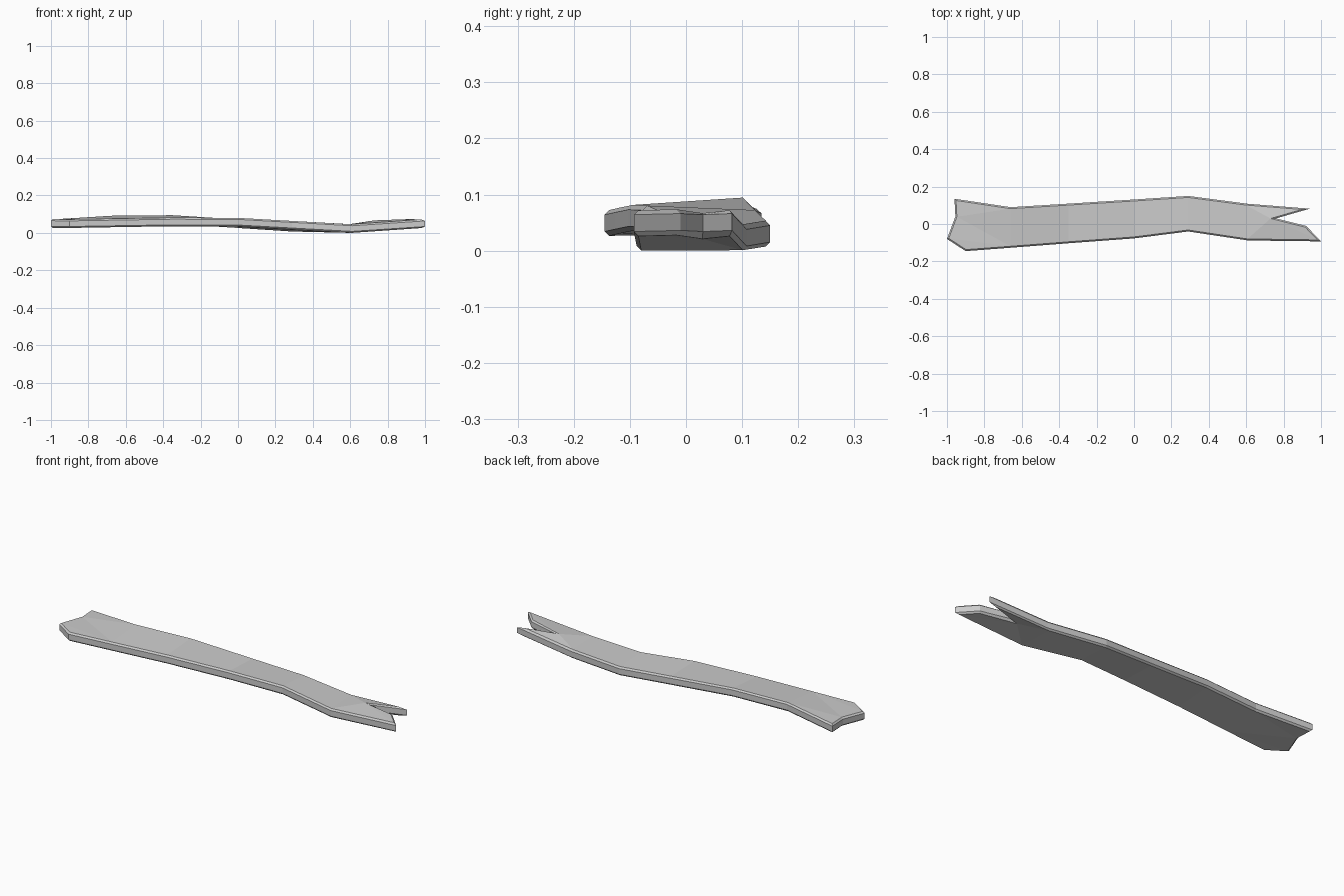
import bpy, bmesh

if "Cube" in bpy.data.objects:
    bpy.data.objects.remove(bpy.data.objects["Cube"])

THICK = 0.046

# Top surface rims along the board: (x, y, z)
front = [(-0.90, -0.145, .073), (-0.66, -0.127, .077), (-0.35, -0.103, .082),
         (0.0, -0.077, .081), (0.29, -0.04, .065), (0.61, -0.088, .047), (1.0, -0.093, .073)]
back = [(-0.96, 0.135, .075), (-0.66, 0.09, .094), (-0.35, 0.109, .096),
        (0.0, 0.131, .073), (0.29, 0.15, .054), (0.61, 0.108, .047), (0.94, 0.082, .075)]
# Broken ends
left_low, left_mid = (-1.0, -0.08, .074), (-0.955, 0.04, .075)
notch, prong = (0.76, 0.03, .073), (0.92, -0.01, .075)

bm = bmesh.new()
new = lambda pts: [bm.verts.new(p) for p in pts]
f, b = new(front), new(back)
ll, lm, n, p = new([left_low, left_mid, notch, prong])

# Top skin: strips plus the jagged ends
faces = [[f[i], f[i + 1], b[i + 1], b[i]] for i in range(1, 5)]
faces += [[f[0], f[1], ll], [ll, f[1], lm], [f[1], b[1], lm], [lm, b[1], b[0]]]
faces += [[f[5], n, b[5]], [b[5], n, b[6]], [f[5], f[6], n], [f[6], p, n]]
top = [bm.faces.new(q) for q in faces]

# Bottom skin and side walls
low = {v: bm.verts.new((v.co.x, v.co.y, v.co.z - THICK)) for v in list(bm.verts)}
rim = [e for e in bm.edges if e.is_boundary]
for t in top:
    bm.faces.new([low[v] for v in reversed(t.verts)])
bevel_edges = list(rim)
for e in rim:
    a, c = e.verts
    bm.faces.new([a, c, low[c], low[a]])
    bevel_edges.append(bm.edges.get((low[a], low[c])))
bmesh.ops.recalc_face_normals(bm, faces=bm.faces)

# Chamfer both rims
bmesh.ops.bevel(bm, geom=bevel_edges, offset=0.008, segments=1,
                profile=0.5, affect='EDGES', clamp_overlap=True)
bmesh.ops.recalc_face_normals(bm, faces=bm.faces)
low_z = min(v.co.z for v in bm.verts)
bmesh.ops.translate(bm, vec=(0, 0, -low_z), verts=bm.verts)

mesh = bpy.data.meshes.new("broken_plank")
bm.to_mesh(mesh)
bm.free()
bpy.context.collection.objects.link(bpy.data.objects.new("broken_plank", mesh))
